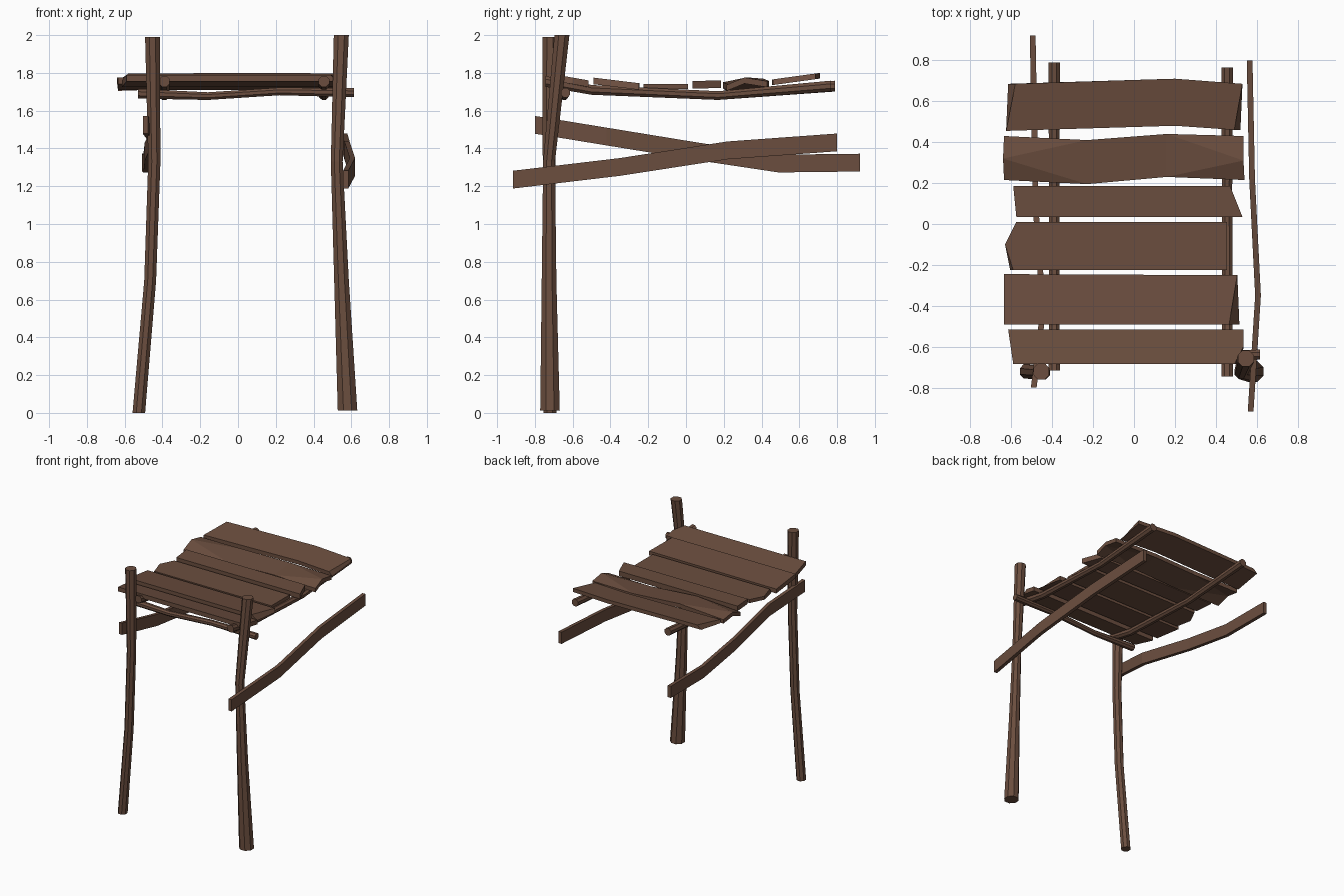
import bpy, bmesh, math

if "Cube" in bpy.data.objects:
    bpy.data.objects.remove(bpy.data.objects["Cube"])

wood = bpy.data.materials.new("brown wood")
wood.diffuse_color = (0.147, 0.076, 0.049, 1)
wood.use_nodes = True
wood.node_tree.nodes["Principled BSDF"].inputs["Base Color"].default_value = wood.diffuse_color


def finish(name, bm):
    bmesh.ops.recalc_face_normals(bm, faces=bm.faces)
    me = bpy.data.meshes.new(name)
    bm.to_mesh(me)
    bm.free()
    me.materials.append(wood)
    ob = bpy.data.objects.new(name, me)
    bpy.context.collection.objects.link(ob)


def loft(name, axis, stations, sides=8, phase=0.5):
    """Rings square to an axis; station = (x, y, z, ru, rv)."""
    bm = bmesh.new()
    u, v = [(1, 2), (0, 2), (0, 1)][axis]
    rings = []
    for x, y, z, ru, rv in stations:
        ring = []
        for i in range(sides):
            a = 2 * math.pi * (i + phase) / sides
            p = [x, y, z]
            p[u] += ru * math.cos(a)
            p[v] += rv * math.sin(a)
            ring.append(bm.verts.new(p))
        rings.append(ring)
    for a, b in zip(rings, rings[1:]):
        for i in range(sides):
            j = (i + 1) % sides
            bm.faces.new((a[i], a[j], b[j], b[i]))
    bm.faces.new(rings[0])
    bm.faces.new(rings[-1])
    finish(name, bm)


def rail(name, points):
    # flat board: thickness 0.03, height 0.095
    s = math.sqrt(2)
    loft(name, 1, [(x, y, z, 0.014 * s, 0.047 * s) for x, y, z in points], 4)


def plank(name, outline, z_front, z_back, thick=0.03, shift={}, lift={}):
    """Outline in x, y; shift moves underside corners in x, lift raises points."""
    bm = bmesh.new()
    ys = [p[1] for p in outline]
    lo, hi = min(ys), max(ys)
    top, bot = [], []
    for i, (x, y) in enumerate(outline):
        z = z_front + (z_back - z_front) * (y - lo) / (hi - lo) + lift.get(i, 0)
        top.append(bm.verts.new((x, y, z)))
        bot.append(bm.verts.new((x + shift.get(i, 0), y, z - thick)))
    n = len(outline)
    caps = [bm.faces.new(top), bm.faces.new(bot)]
    for i in range(n):
        j = (i + 1) % n
        bm.faces.new((top[i], top[j], bot[j], bot[i]))
    bmesh.ops.triangulate(bm, faces=caps)
    finish(name, bm)


# Upright posts
loft("left_post", 2, [(-.525, -.72, 0, .036, .038), (-.465, -.725, .7, .034, .036),
                      (-.443, -.725, 1.33, .035, .036), (-.453, -.72, 1.99, .042, .044)])
loft("right_post", 2, [(.58, -.72, .012, .056, .056), (.548, -.725, .7, .042, .042),
                       (.523, -.725, 1.33, .034, .034), (.547, -.657, 2, .043, .043)])

# Round poles carrying the deck
loft("cross_pole", 0, [(-.53, -.645, 1.69, .028, .028), (-.16, -.645, 1.677, .022, .022),
                       (.22, -.645, 1.702, .022, .022), (.615, -.638, 1.695, .026, .026)])
for name, x, y0, y1 in (("left_deck_pole", -.39, -.715, .79), ("right_deck_pole", .455, -.745, .765)):
    loft(name, 1, [(x, y0, 1.755, .031, .031), (x, -.5, 1.71, .028, .028),
                   (x, .17, 1.68, .027, .025), (x, y1, 1.73, .031, .031)])

# Crooked side rails
rail("left_rail", [(-.49, -.8, 1.525), (-.444, -.42, 1.463), (-.48, .07, 1.383),
                   (-.487, .49, 1.32), (-.495, .92, 1.325)])
rail("right_rail", [(.57, -.915, 1.235), (.606, -.35, 1.302),
                    (.577, .22, 1.39), (.565, .8, 1.432)])

# Deck planks, front to back
plank("plank_1", [(-.59, -.685), (.49, -.685), (.535, -.6), (.535, -.515), (-.615, -.515)],
      1.79, 1.76, .035, {1: .035})
plank("plank_2", [(-.635, -.49), (.465, -.49), (.505, -.25), (-.635, -.245)],
      1.775, 1.745, .035, {1: .05})
plank("plank_3", [(-.59, -.225), (.455, -.225), (.455, .01), (-.575, .01), (-.63, -.1)],
      1.742, 1.742, .028, {0: -.015})
plank("plank_4", [(-.575, .035), (.53, .035), (.47, .185), (-.59, .185)],
      1.757, 1.76, .04)
plank("plank_5", [(-.635, .215), (-.23, .195), (.16, .23), (.54, .215), (.535, .31),
                  (.535, .43), (.16, .44), (-.23, .41), (-.635, .43), (-.64, .32)],
      1.735, 1.757, .032, {}, {4: .03, 9: .03, 1: .015, 7: .015})
plank("plank_6", [(-.625, .455), (.2, .48), (.49, .46), (.53, .685), (.2, .71), (-.58, .685)],
      1.765, 1.8, .03, {2: .03, 5: -.035})
